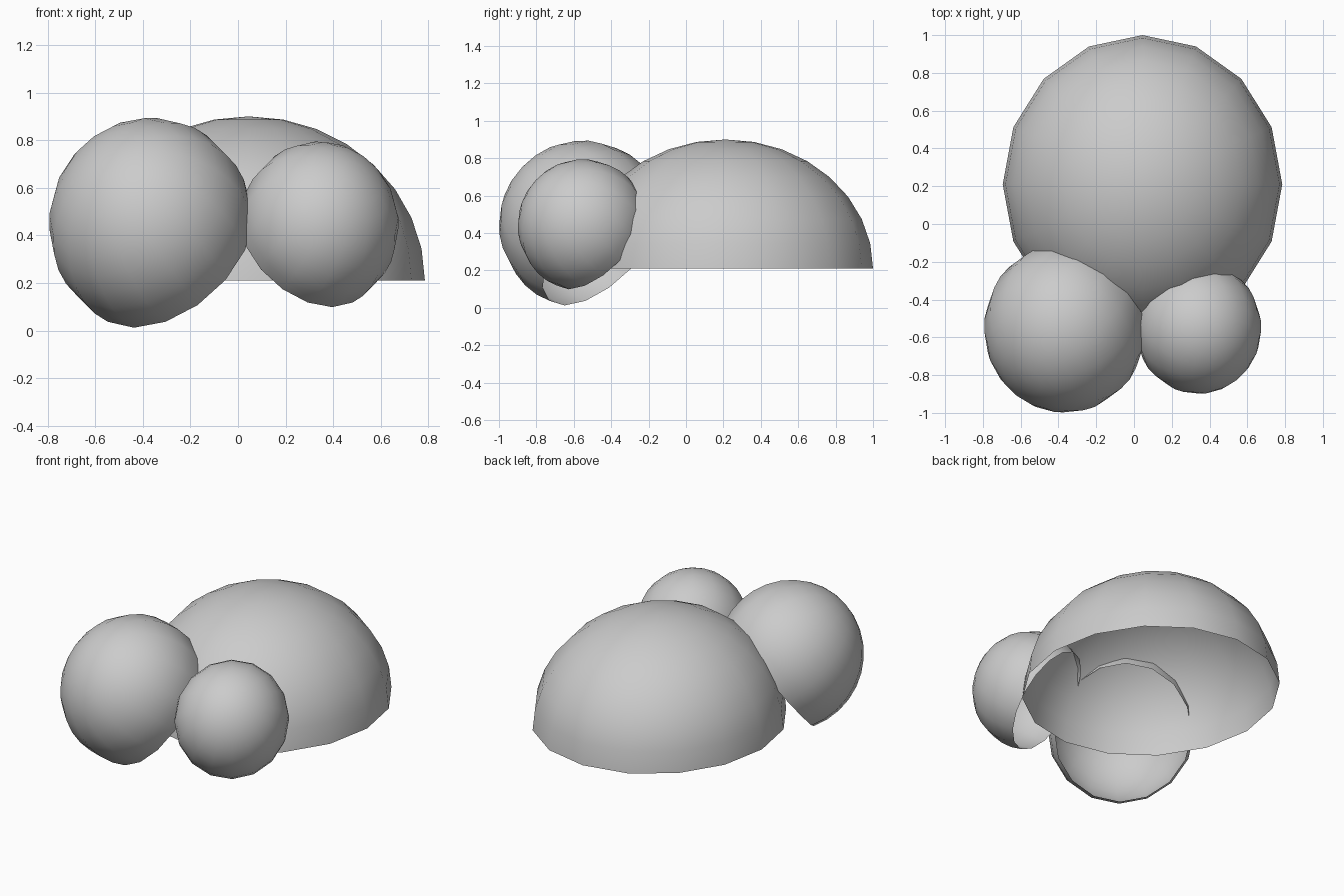
import bpy, bmesh, math
from mathutils import Vector, Matrix

cube = bpy.data.objects.get("Cube")
if cube:
    bpy.data.objects.remove(cube, do_unlink=True)

grey = bpy.data.materials.new("plain_grey")
grey.use_nodes = True
colour = (0.6, 0.6, 0.6, 1)
grey.diffuse_color = colour
grey.node_tree.nodes["Principled BSDF"].inputs["Base Color"].default_value = colour


def open_shell(name, centre, radii, axis, cut_angle):
    """Ellipsoid shell opened below the ring at cut_angle under its equator."""
    bm = bmesh.new()
    bmesh.ops.create_uvsphere(bm, u_segments=16, v_segments=16, radius=1)
    limit = -math.sin(math.radians(cut_angle)) - 0.01
    low = [v for v in bm.verts if v.co.z < limit]
    bmesh.ops.delete(bm, geom=low, context='VERTS')
    turn = Vector(axis).to_track_quat('Z', 'Y').to_matrix().to_4x4()
    bm.transform(Matrix.Translation(centre) @ Matrix.Diagonal((*radii, 1)) @ turn)
    mesh = bpy.data.meshes.new(name)
    bm.to_mesh(mesh)
    bm.free()
    mesh.shade_smooth()
    mesh.materials.append(grey)
    obj = bpy.data.objects.new(name, mesh)
    bpy.context.collection.objects.link(obj)
    return obj


# Large upright dome, open underneath
open_shell("main_dome", (0.045, 0.21, 0.21), (0.74, 0.79, 0.69), (0, 0, 1), 0)

# Two tilted bulbs leaning outward, opening into the dome
open_shell("large_bulb", (-0.365, -0.55, 0.445), (0.43, 0.45, 0.45),
           (-0.47, -0.62, 0.62), 22.5)
open_shell("small_bulb", (0.34, -0.55, 0.44), (0.335, 0.35, 0.355),
           (0.47, -0.62, 0.62), 22.5)
